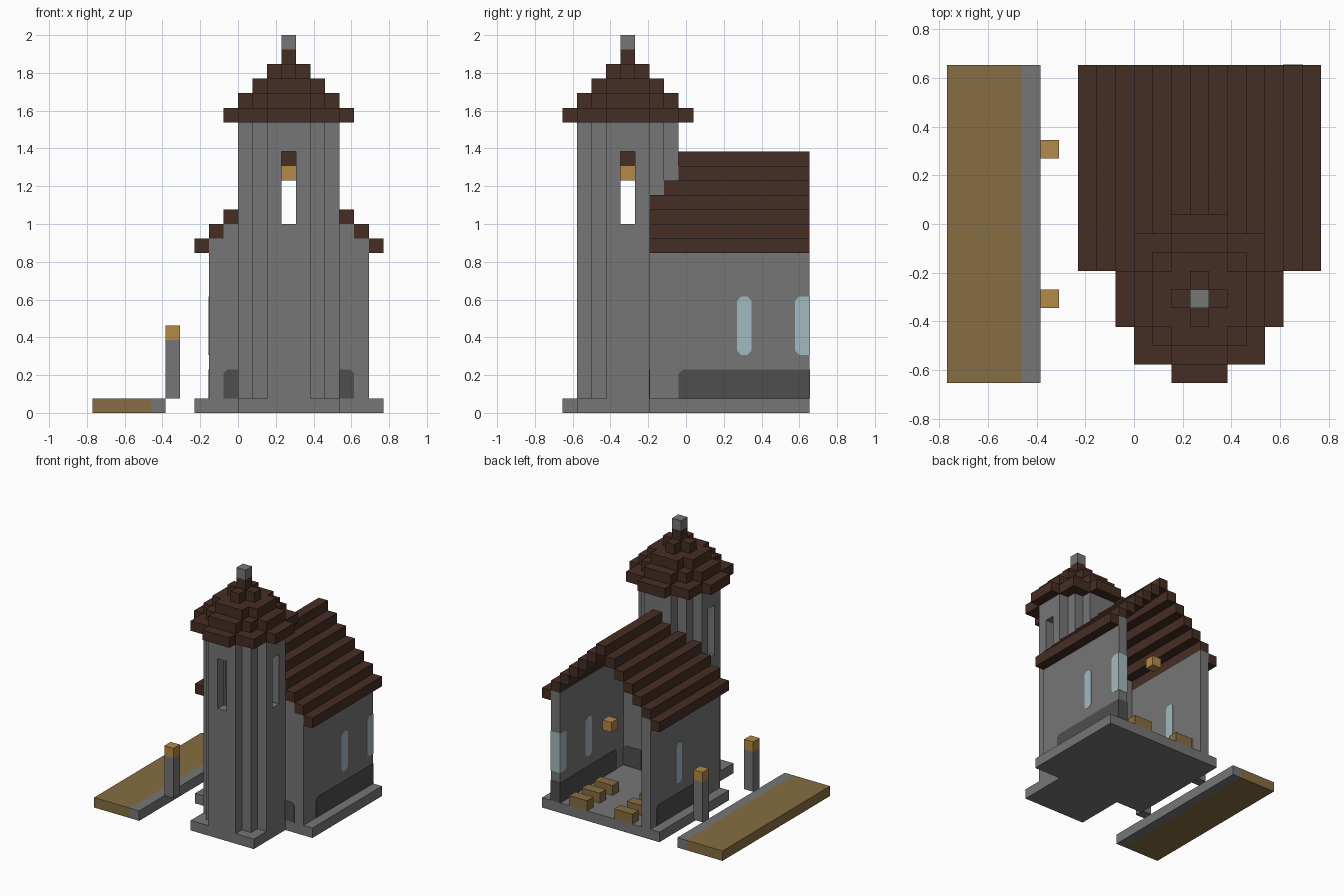
import bpy, bmesh

cube = bpy.data.objects.get("Cube")
if cube:
    bpy.data.objects.remove(cube, do_unlink=True)

U = 2 / 26            # edge length of one block
Y_MID = 8.5           # block row lying on y = 0
E = 0.03              # how far inlaid panels stand proud, in blocks
AXIS_X, AXIS_Y = 3, 4  # block column at the tower's centre


def material(name, rgb):
    m = bpy.data.materials.new(name)
    m.use_nodes = True
    m.diffuse_color = (*rgb, 1)
    bsdf = m.node_tree.nodes["Principled BSDF"]
    bsdf.inputs["Base Color"].default_value = (*rgb, 1)
    bsdf.inputs["Roughness"].default_value = 0.9
    return m


STONE = material("grey stone", (0.18, 0.18, 0.18))
DARK = material("dark stone", (0.077, 0.077, 0.077))
ROOF = material("dark brown roof", (0.06, 0.027, 0.018))
WOOD = material("dull brown wood", (0.24, 0.155, 0.053))
LAMP = material("amber lamp", (0.46, 0.25, 0.062))
GLASS = material("pale blue glass", (0.36, 0.49, 0.53))


def finish(name, bm, mat):
    bmesh.ops.recalc_face_normals(bm, faces=bm.faces)
    for v in bm.verts:
        v.co = (v.co.x * U, (v.co.y - Y_MID) * U, v.co.z * U)
    mesh = bpy.data.meshes.new(name)
    bm.to_mesh(mesh)
    bm.free()
    mesh.materials.append(mat)
    ob = bpy.data.objects.new(name, mesh)
    bpy.context.collection.objects.link(ob)
    return ob


def extrude(bm, outline, shift):
    face = bm.faces.new([bm.verts.new(p) for p in outline])
    geo = bmesh.ops.extrude_face_region(bm, geom=[face], use_keep_orig=True)["geom"]
    verts = [g for g in geo if isinstance(g, bmesh.types.BMVert)]
    bmesh.ops.translate(bm, verts=verts, vec=shift)


def box(name, x, y, z, mat):
    bm = bmesh.new()
    extrude(bm, [(x[0], y[0], z[0]), (x[1], y[0], z[0]),
                 (x[1], y[1], z[0]), (x[0], y[1], z[0])], (0, 0, z[1] - z[0]))
    return finish(name, bm, mat)


def columns(name, storeys, mat):
    """Merge square columns; each storey is (cells, bottom, top)."""
    bm = bmesh.new()

    def quad(*pts):
        bm.faces.new([bm.verts.new(p) for p in pts])
    for cells, z0, z1 in storeys:
        for i, j in cells:
            ring = [(i, j), (i + 1, j), (i + 1, j + 1), (i, j + 1)]
            for z in (z0, z1):
                quad(*[(a, b, z) for a, b in ring])
            for k, (di, dj) in enumerate([(0, -1), (1, 0), (0, 1), (-1, 0)]):
                if (i + di, j + dj) not in cells:
                    p, q = ring[k], ring[(k + 1) % 4]
                    quad((*p, z0), (*q, z0), (*q, z1), (*p, z1))
    bmesh.ops.remove_doubles(bm, verts=bm.verts, dist=0.001)
    return finish(name, bm, mat)


def panel(name, axis, depth, u, z, cuts, mat):
    """Inlaid panel with clipped corners; cuts = lower-left, lower-right, upper-right, upper-left."""
    c = [0.28 if k else 0 for k in cuts]
    raw = [(u[0], z[0] + c[0]), (u[0] + c[0], z[0]), (u[1] - c[1], z[0]), (u[1], z[0] + c[1]),
           (u[1], z[1] - c[2]), (u[1] - c[2], z[1]), (u[0] + c[3], z[1]), (u[0], z[1] - c[3])]
    pts = list(dict.fromkeys(raw))
    a, d = depth[0] - E, depth[1] - depth[0] + 2 * E
    bm = bmesh.new()
    if axis == "x":
        extrude(bm, [(a, p, q) for p, q in pts], (d, 0, 0))
    else:
        extrude(bm, [(p, a, q) for p, q in pts], (0, d, 0))
    return finish(name, bm, mat)


def disc(outer, inner=-1):
    """Cells around the tower axis by squared distance."""
    return {(AXIS_X + i, AXIS_Y + j) for i in range(-4, 5) for j in range(-4, 5)
            if inner < i * i + j * j <= outer}


# Foundations and the separate path
box("nave_floor", (-3, 10), (6, 17), (0, 1), STONE)
box("tower_floor", (0, 7), (1, 6), (0, 1), STONE)
box("path", (-10, -6), (0, 17), (0, 1), WOOD)
box("path_curb", (-6, -5), (0, 17), (0, 1), STONE)

# Lamp posts beside the path
for n, j in enumerate((4, 12)):
    box(f"lamp_post_{n}", (-5, -4), (j, j + 1), (1, 5), STONE)
    box(f"post_lamp_{n}", (-5, -4), (j, j + 1), (5, 6), LAMP)

# Round tower with four tall slit windows
ring = disc(10, 5)
slits = disc(9, 8)
columns("tower_wall", [(ring, 1, 13), (ring - slits, 13, 18), (ring, 18, 20)], STONE)

# Stepped tower roof and finial
for n, size in enumerate((18, 10, 5, 1, 0)):
    columns(f"tower_roof_{n}", [(disc(size), 20 + n, 21 + n)], ROOF)
box("finial", (3, 4), (4, 5), (25, 26), STONE)
box("tower_lamp", (3, 4), (4, 5), (16, 17), LAMP)
box("tower_lamp_beam", (3, 4), (4, 5), (17, 20), ROOF)

# Nave roof, one beam per step, stopping against the tower
tower = disc(10)
for i in range(-3, 10):
    z = 17 - abs(i - AXIS_X)
    start = next(j for j in range(6, 17) if (i, j) not in tower)
    box(f"nave_roof_{i + 3}", (i, i + 1), (start, 17), (z, z + 1), ROOF)

# Front wall, rising under the roof on both sides of the tower
for side, cols in (("right", (-2, -1, 0)), ("left", (6, 7, 8))):
    columns(f"front_wall_{side}",
            [({(i, 6)}, 1, 17 - abs(i - AXIS_X)) for i in cols], STONE)
panel("front_plinth_right", "y", (6, 7), (-1, 1), (1, 3), (0, 0, 0, 1), DARK)
panel("front_plinth_left", "y", (6, 7), (6, 8), (1, 3), (0, 0, 1, 0), DARK)

# Side walls with dark plinths and windows; the back stays open
for side, x in (("right", (-2, -1)), ("left", (8, 9))):
    box(f"side_wall_{side}", x, (7, 17), (1, 12), STONE)
    panel(f"window_{side}", "x", x, (12, 13), (4, 8), (1, 1, 1, 1), GLASS)
panel("plinth_left", "x", (8, 9), (8, 17 + E), (1, 3), (0, 0, 0, 1), DARK)
panel("plinth_right", "x", (-2, -1), (8, 16), (1, 3), (0, 0, 1, 1), DARK)
panel("corner_window", "x", (8, 9), (16, 17 + E), (4, 8), (1, 0, 0, 1), GLASS)

# Benches and hanging lamp
for n, j in enumerate((16, 14, 12)):
    for side, x in (("right", (0, 2)), ("left", (5, 7))):
        box(f"bench_{side}_{n}", x, (j, j + 1), (1, 2), WOOD)
box("nave_lamp", (3, 4), (15, 16), (9, 10), LAMP)
